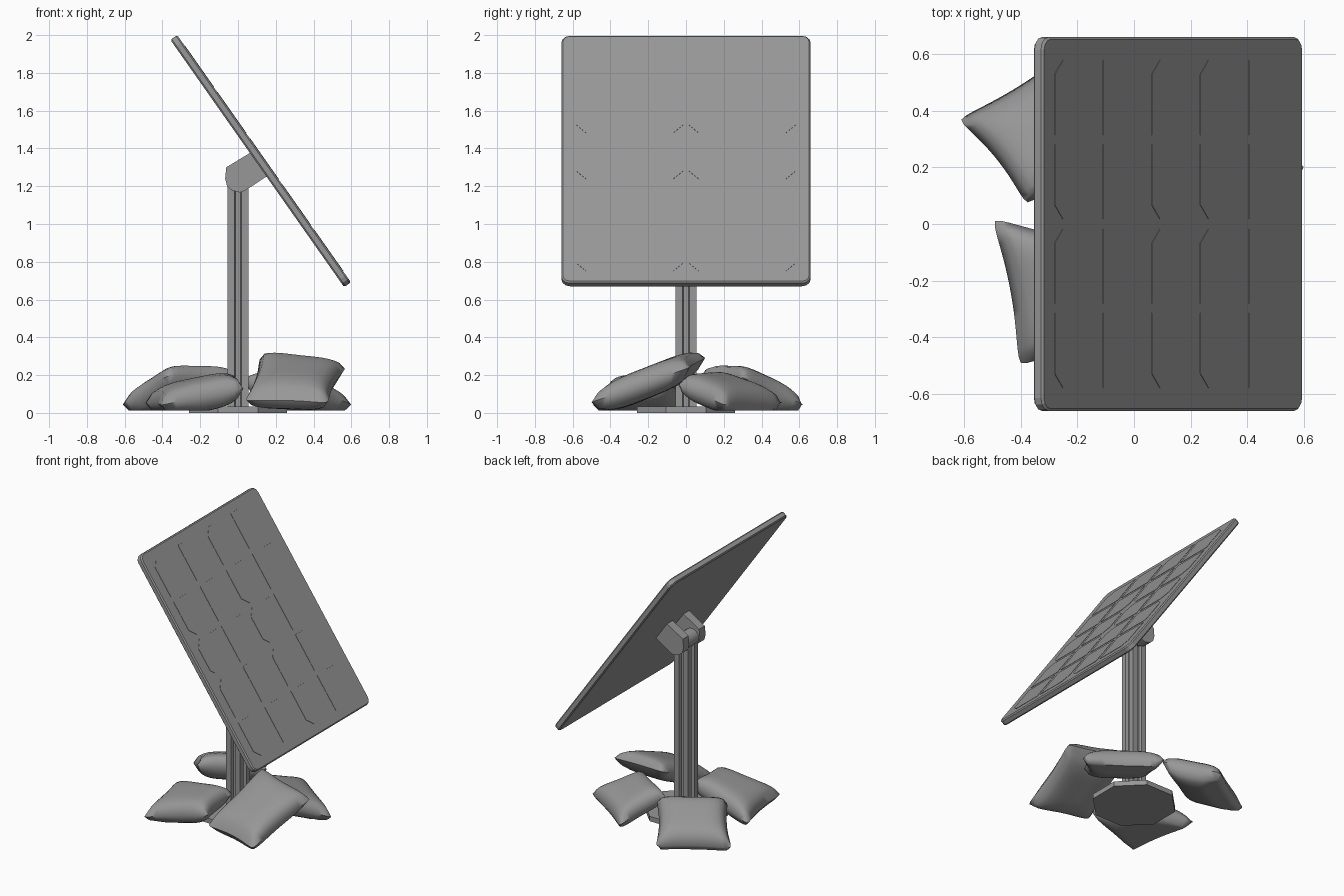
import bpy, bmesh, math
from mathutils import Vector, Matrix

if "Cube" in bpy.data.objects:
    bpy.data.objects.remove(bpy.data.objects["Cube"], do_unlink=True)

grey = bpy.data.materials.new("mid grey")
grey.use_nodes = True
colour = (0.31, 0.31, 0.31, 1)
grey.diffuse_color = colour
grey.node_tree.nodes["Principled BSDF"].inputs["Base Color"].default_value = colour


def make(name, bm, smooth=None):
    bmesh.ops.recalc_face_normals(bm, faces=bm.faces)
    me = bpy.data.meshes.new(name)
    bm.to_mesh(me)
    bm.free()
    me.materials.append(grey)
    ob = bpy.data.objects.new(name, me)
    bpy.context.collection.objects.link(ob)
    if smooth:
        bpy.ops.object.select_all(action='DESELECT')
        ob.select_set(True)
        bpy.context.view_layer.objects.active = ob
        bpy.ops.object.shade_smooth_by_angle(angle=math.radians(smooth))
    return ob


def prism(bm, points, offset):
    """Extrude a closed outline by an offset."""
    face = bm.faces.new([bm.verts.new(p) for p in points])
    geom = bmesh.ops.extrude_face_region(bm, geom=[face])["geom"]
    verts = [g for g in geom if isinstance(g, bmesh.types.BMVert)]
    bmesh.ops.translate(bm, vec=offset, verts=verts)


# Tilted panel frame
tilt = math.radians(54.9)
panel_matrix = Matrix.Translation((0.12, 0, 1.333)) @ Matrix.Rotation(tilt, 4, 'Y')
half = 0.022
bm = bmesh.new()
bmesh.ops.create_cube(bm, size=1, matrix=Matrix.Diagonal((1.6, 1.32, 2 * half, 1)))
corners = [e for e in bm.edges if abs(e.verts[0].co.z - e.verts[1].co.z) > half]
bmesh.ops.bevel(bm, geom=corners, offset=0.045, segments=3, profile=0.5, affect='EDGES')
rim = [e for e in bm.edges if e.verts[0].co.z * e.verts[1].co.z > 0]
bmesh.ops.bevel(bm, geom=rim, offset=0.008, segments=1, affect='EDGES')
make("panel", bm).matrix_world = panel_matrix

# Solar cells: clipped corners face the outside of each pair
bm = bmesh.new()
pitch, h, cut = 0.298, 0.132, 0.05
row_clips = [(-1,), (1,), (-1, 1), (-1,), (1,)]
for row, clips in enumerate(row_clips):
    for col in range(4):
        cx, cy = (row - 2) * pitch, (col - 1.5) * pitch
        side = -1 if col % 2 == 0 else 1
        outline = []
        for sx, sy in ((-1, -1), (1, -1), (1, 1), (-1, 1)):
            if sy == side and sx in clips:
                pair = [(sx * (h - cut), sy * h), (sx * h, sy * (h - cut))]
                outline += pair if sx * sy < 0 else pair[::-1]
            else:
                outline.append((sx * h, sy * h))
        prism(bm, [(cx + x, cy + y, half - 0.002) for x, y in outline], (0, 0, 0.004))
make("solar_cells", bm).matrix_world = panel_matrix

# Slotted post
quarter = [(0.055, -0.055), (0.055, -0.018), (0.035, -0.012),
           (0.035, 0.012), (0.055, 0.018)]
outline = []
for k in range(4):
    turn = Matrix.Rotation(k * math.pi / 2, 3, 'Z')
    outline += [turn @ Vector((x, y, 0.02)) for x, y in quarter]
bm = bmesh.new()
prism(bm, outline, (0, 0, 1.19))
make("post", bm)

# Hinge knuckle on the post
bm = bmesh.new()
bmesh.ops.create_cone(bm, cap_ends=True, segments=24, radius1=0.056, radius2=0.056,
                      depth=0.14, matrix=Matrix.Translation((-0.003, 0, 1.235)) @
                      Matrix.Rotation(math.pi / 2, 4, 'X'))
make("hinge_knuckle", bm, 40)

# Hinge cheeks under the panel
profile = [(0.066, 1.378), (0.157, 1.255), (0.035, 1.175), (0.01, 1.167),
           (-0.03, 1.177), (-0.058, 1.2), (-0.068, 1.24), (-0.062, 1.3)]
for name, y in (("hinge_cheek_front", -0.125), ("hinge_cheek_back", 0.06)):
    bm = bmesh.new()
    prism(bm, [(x, y, z) for x, z in profile], (0, 0.065, 0))
    make(name, bm)

# Base plate
bm = bmesh.new()
bmesh.ops.create_cone(bm, cap_ends=True, segments=8, radius1=0.28, radius2=0.28,
                      depth=0.035, matrix=Matrix.Translation((0, 0, 0.0175)) @
                      Matrix.Rotation(math.pi / 8, 4, 'Z'))
make("base_plate", bm)


def sandbag(name, corners, bulge):
    """Pillow spanning four corners, with pinched sides and a flattened underside."""
    a, b, c, d = [Vector(p) for p in corners]
    n = 16
    bm = bmesh.new()
    for sign in (1, -1):
        grid = []
        for i in range(n + 1):
            line = []
            for j in range(n + 1):
                u, v = 2 * i / n - 1, 2 * j / n - 1
                tip = 0.06 * (u * v) ** 8
                s = (1 + u * (1 - 0.1 * (1 - v * v) - tip)) / 2
                t = (1 + v * (1 - 0.1 * (1 - u * u) - tip)) / 2
                p = a.lerp(b, s).lerp(d.lerp(c, s), t)
                p.z += sign * bulge * math.sqrt((1 - u ** 4) * (1 - v ** 4))
                p.z = max(p.z, 0.012)
                line.append(bm.verts.new(p))
            grid.append(line)
        for i in range(n):
            for j in range(n):
                bm.faces.new((grid[i][j], grid[i + 1][j],
                              grid[i + 1][j + 1], grid[i][j + 1]))
    bmesh.ops.remove_doubles(bm, verts=bm.verts, dist=0.0005)
    make(name, bm, 60)


# Sandbags leaning on the base: two outer corners, then two inner corners
sandbag("sandbag_back_right", [(-0.63, 0.37, 0.04), (-0.2, 0.64, 0.04),
                               (0.03, 0.3, 0.19), (-0.38, 0.06, 0.2)], 0.095)
sandbag("sandbag_front_right", [(-0.41, -0.51, 0.04), (-0.51, 0.03, 0.05),
                                (0.02, -0.07, 0.16), (0.04, -0.41, 0.13)], 0.09)
sandbag("sandbag_front_left", [(0.03, -0.41, 0.06), (0.48, -0.52, 0.05),
                               (0.58, 0.02, 0.24), (0.11, 0.12, 0.3)], 0.085)
sandbag("sandbag_back_left", [(0.62, 0.2, 0.04), (0.16, 0.53, 0.05),
                              (0.02, 0.18, 0.17), (0.38, -0.06, 0.15)], 0.085)
